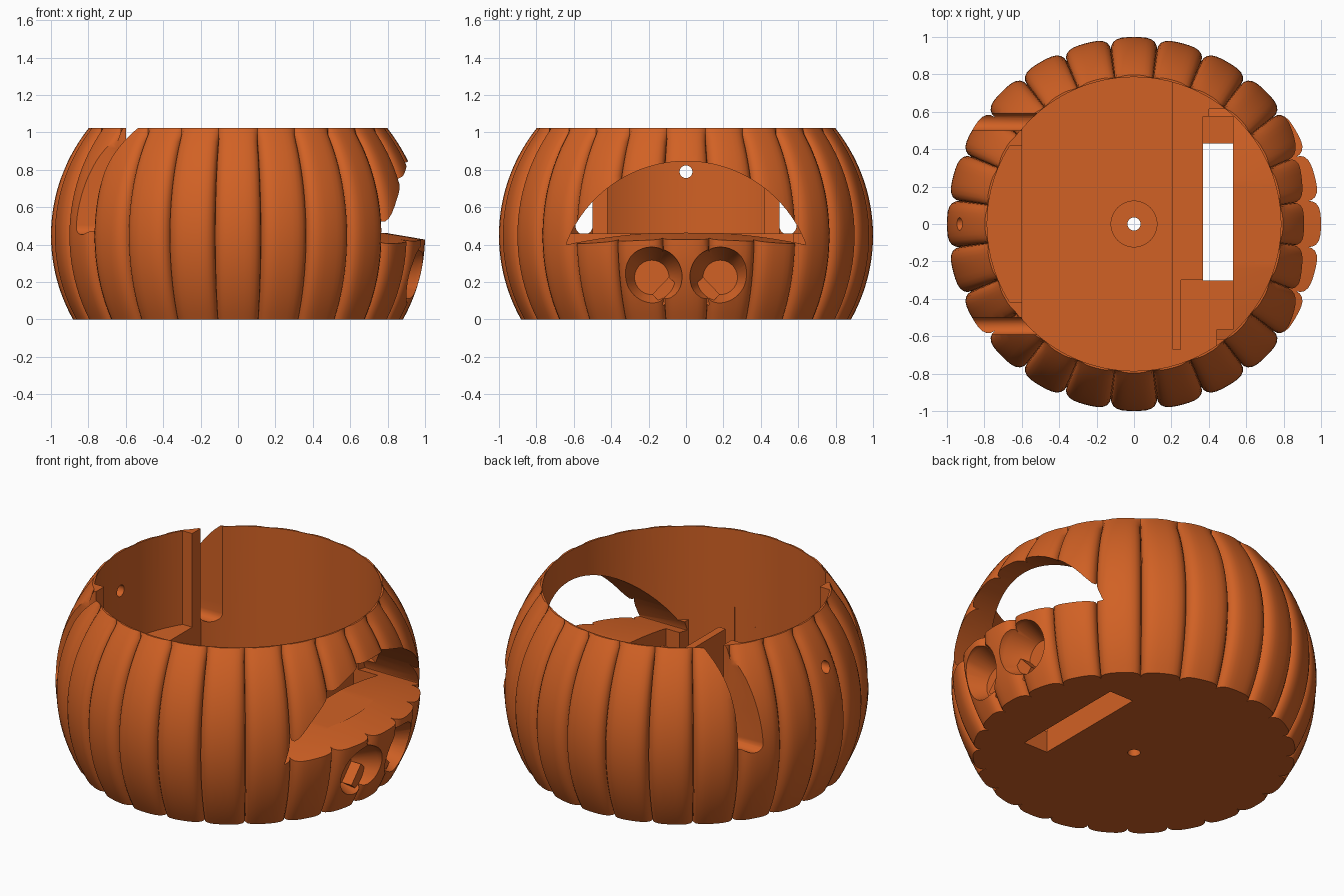
import bpy, bmesh, math
from math import sin, cos, pi, sqrt, acos, asin
from mathutils import Vector

if "Cube" in bpy.data.objects:
    bpy.data.objects.remove(bpy.data.objects["Cube"])

orange = bpy.data.materials.new("pumpkin_orange")
orange.diffuse_color = (0.64, 0.12, 0.018, 1)
orange.use_nodes = True
orange.node_tree.nodes["Principled BSDF"].inputs["Base Color"].default_value = orange.diffuse_color

HEIGHT, INNER, FLOOR, SHELF = 1.025, 0.785, 0.13, 0.46


def loft(name, sections):
    """Closed solid skinned through equal-length rings of points."""
    bm = bmesh.new()
    rings = [[bm.verts.new(p) for p in s] for s in sections]
    n = len(rings[0])
    for a, b in zip(rings, rings[1:]):
        for i in range(n):
            j = (i + 1) % n
            bm.faces.new((a[i], a[j], b[j], b[i]))
    bm.faces.new(rings[0][::-1])
    bm.faces.new(rings[-1])
    bmesh.ops.triangulate(bm, faces=[f for f in bm.faces if len(f.verts) > 4])
    if bm.calc_volume(signed=True) < 0:
        bmesh.ops.reverse_faces(bm, faces=bm.faces)
    me = bpy.data.meshes.new(name)
    bm.to_mesh(me)
    bm.free()
    ob = bpy.data.objects.new(name, me)
    bpy.context.collection.objects.link(ob)
    me.materials.append(orange)
    return ob


def prism(name, pts, z0, z1):
    return loft(name, [[(x, y, z) for x, y in pts] for z in (z0, z1)])


def box_pts(x0, x1, y0, y1):
    return [(x0, y0), (x1, y0), (x1, y1), (x0, y1)]


def arc(a0, a1, n, r=INNER):
    return [(r * cos(a0 + (a1 - a0) * i / n), r * sin(a0 + (a1 - a0) * i / n))
            for i in range(n + 1)]


def x_tube(name, y, z, stations):
    """Round solid along x; stations are (x, radius)."""
    return loft(name, [[(x, y + r * cos(2 * pi * i / 40), z + r * sin(2 * pi * i / 40))
                        for i in range(40)] for x, r in stations])


# Ribbed pumpkin shell: 24 lobes around an ellipsoid profile
RIBS, SUB, LEVELS = 24, 6, 28
sections = []
for k in range(LEVELS + 1):
    z = HEIGHT * k / LEVELS
    radius = sqrt(1 - ((z - 0.449) / 0.953) ** 2)
    ring = []
    for rib in range(RIBS):
        for s in range(-SUB, SUB):
            t = sin(pi / 2 * s / SUB)
            a = 2 * pi / RIBS * (rib + t / 2)
            r = max(radius * (0.94 + 0.06 * sqrt(max(0, 1 - t ** 4))), INNER + 0.004)
            ring.append((r * cos(a), r * sin(a), z))
    sections.append(ring)
body = loft("pumpkin_body", sections)


def volume(me):
    bm = bmesh.new()
    bm.from_mesh(me)
    v = bm.calc_volume(signed=True)
    bm.free()
    return v


def cut(cutter):
    """Subtract the cutter, falling back to another solver if one fails."""
    cutter.hide_render = True
    before = volume(body.data)
    size = volume(cutter.data)
    for solver in ('MANIFOLD', 'EXACT', 'FLOAT'):
        m = body.modifiers.new("cut", 'BOOLEAN')
        m.operation, m.solver, m.object = 'DIFFERENCE', solver, cutter
        bpy.context.view_layer.update()
        result = bpy.data.meshes.new_from_object(
            body.evaluated_get(bpy.context.evaluated_depsgraph_get()))
        body.modifiers.clear()
        after = volume(result)
        if before - size - 0.01 < after < before - 1e-6 and after > 0.1:
            body.data = result
            break
    bpy.data.objects.remove(cutter)


# Upper cavity, leaving two upright guide posts on the left wall
a_out, a_in = pi - asin(0.5 / INNER), pi - asin(0.42 / INNER)
upper = arc(-a_out, a_out, 110) + [(-0.6, 0.5), (-0.6, 0.42)]
upper += arc(a_in, 2 * pi - a_in, 24) + [(-0.6, -0.42), (-0.6, -0.5)]
cut(prism("upper_cavity", upper, SHELF, 1.3))

# Lower cavity between the left ledge and the right shelf
a0, a1 = acos(0.205 / INNER), acos(-0.6 / INNER)
cut(prism("lower_cavity", arc(a0, a1, 32) + arc(-a1, -a0, 32), FLOOR, SHELF + 0.1))

# Pocket in the shelf with a thin divider and a corner block
pocket = [(0.53, -0.3), (0.25, -0.3), (0.25, -0.67), (0.19, -0.67)]
pocket += arc(-acos(0.19 / INNER), -acos(0.44 / INNER), 10)
pocket += [(0.44, -0.565), (0.53, -0.565)]
cut(prism("shelf_pocket", pocket, FLOOR, SHELF + 0.1))

# Slot through the base and its shallow end recess
cut(prism("base_slot", box_pts(0.37, 0.53, -0.301, 0.43), -0.1, SHELF + 0.1))
cut(prism("slot_recess", box_pts(0.37, 0.53, 0.42, 0.575), 0.25, SHELF + 0.1))

# Centre hole with a wide recess
for r, z0 in ((0.035, -0.1), (0.123, FLOOR - 0.04)):
    cut(prism("centre_hole", arc(0, 2 * pi * 31 / 32, 31, r), z0, FLOOR + 0.1))

# Round-bottomed slots beside the guide posts
for side in (-1, 1):
    yc, w = side * 0.545, 0.046
    outline = [(yc + w, 1.3), (yc - w, 1.3)]
    outline += [(yc + w * cos(pi + pi * i / 12), 0.5 + w * sin(pi + pi * i / 12))
                for i in range(13)]
    cut(loft("side_slot", [[(x, y, z) for y, z in outline] for x in (-1.2, -0.45)]))

# Small hole through the left wall
cut(x_tube("wall_hole", 0, 0.79, [(-1.2, 0.034), (-0.6, 0.034)]))

# Mouth: arched top, gently bowed lower lip that slopes down outward
N, HALF, R, ZC = 32, 0.64, 0.685, 0.161
half_angle = asin(HALF / R)
mouth = []
for x in (0.4, 0.76, 1.2):
    drop = 0.17 * max(0, x - 0.76)
    ys = [-HALF + 2 * HALF * i / N for i in range(N + 1)]
    low = [(x, y, 0.468 - 0.068 * (y / HALF) ** 2 - drop) for y in ys]
    top = [(x, R * sin(half_angle * (1 - 2 * i / N)), ZC + R * cos(half_angle * (1 - 2 * i / N)))
           for i in range(N + 1)]
    mouth.append(low + top)
cut(loft("mouth_cutter", mouth))

# Eyes: tapered round recesses
for side in (-1, 1):
    cut(x_tube("eye_cutter", side * 0.183, 0.225,
               [(0.82, 0.092), (0.95, 0.16), (1.1, 0.175)]))

# Eye glints: small blocks in the lower inner corner of each eye
for side, label in ((-1, "left"), (1, "right")):
    out = Vector((0, -side * 0.72, -0.69))
    across = Vector((0, 0.69, -side * 0.72))
    c = Vector((0, side * 0.183, 0.225))
    ring = [c + out * d + across * w for d, w in
            ((0.065, -0.065), (0.065, 0.065), (0.15, 0.065), (0.15, -0.065))]
    loft(label + "_eye_glint", [[p + Vector((x, 0, 0)) for p in ring] for x in (0.78, 0.885)])

# Smooth shading with crisp edges on the shell
bpy.ops.object.select_all(action='DESELECT')
body.select_set(True)
bpy.context.view_layer.objects.active = body
bpy.ops.object.shade_smooth_by_angle(angle=math.radians(32))
